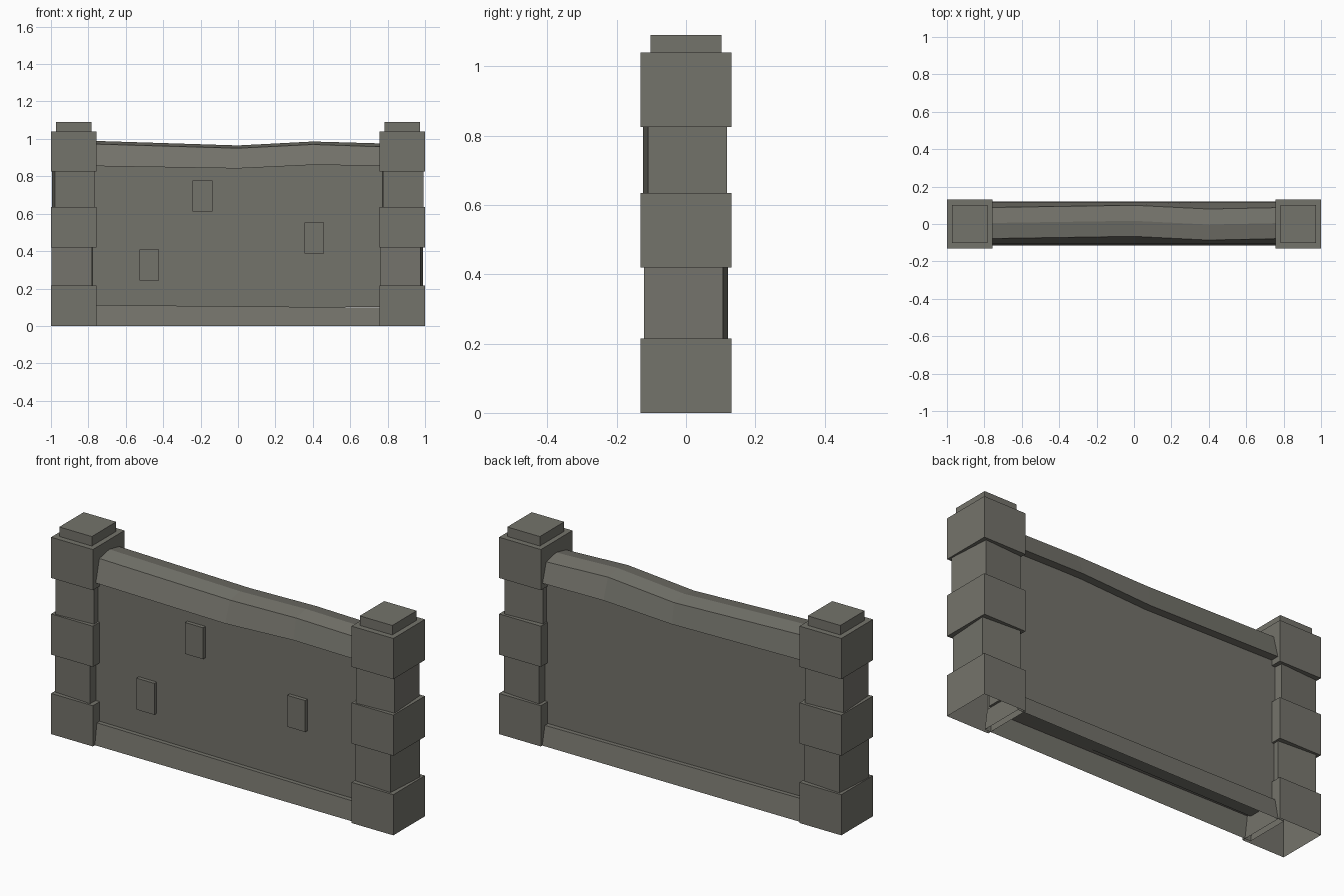
import bpy, bmesh, math
from mathutils import Matrix

if "Cube" in bpy.data.objects:
    bpy.data.objects.remove(bpy.data.objects["Cube"])

stone = bpy.data.materials.new("grey_stone")
stone.diffuse_color = (0.175, 0.172, 0.147, 1)
stone.use_nodes = True
stone.node_tree.nodes["Principled BSDF"].inputs["Base Color"].default_value = stone.diffuse_color


def finish(name, bm):
    bmesh.ops.recalc_face_normals(bm, faces=bm.faces)
    me = bpy.data.meshes.new(name)
    bm.to_mesh(me)
    bm.free()
    me.materials.append(stone)
    ob = bpy.data.objects.new(name, me)
    bpy.context.scene.collection.objects.link(ob)
    return ob


def block(name, x, y, z0, z1, w, d, turn=0, open_bottom=False):
    bm = bmesh.new()
    m = (Matrix.Translation((x, y, (z0 + z1) / 2))
         @ Matrix.Rotation(math.radians(turn), 4, 'Z')
         @ Matrix.Diagonal((w, d, z1 - z0, 1)))
    bmesh.ops.create_cube(bm, size=1, matrix=m)
    if open_bottom:
        low = [f for f in bm.faces if f.calc_center_median().z < z0 + 1e-4]
        bmesh.ops.delete(bm, geom=low, context='FACES_ONLY')
    return finish(name, bm)


def loft(name, sections, closed=True):
    # sections: list of rings of (x, y, z)
    bm = bmesh.new()
    rings = [[bm.verts.new(p) for p in s] for s in sections]
    n = len(rings[0])
    for a, b in zip(rings, rings[1:]):
        for i in range(n if closed else n - 1):
            j = (i + 1) % n
            bm.faces.new((a[i], a[j], b[j], b[i]))
    bm.faces.new(rings[0])
    bm.faces.new(rings[-1])
    return finish(name, bm)


# Pillars: straight large blocks alternating with smaller turned blocks
for side, s in (("left", -1), ("right", 1)):
    x = s * 0.878
    block(side + "_pillar_base", x, 0, 0, 0.215, 0.244, 0.264, 0, True)
    block(side + "_pillar_lower_stone", x - 0.003, 0, 0.215, 0.42, 0.216, 0.228, -3.7)
    block(side + "_pillar_middle", x, 0, 0.42, 0.635, 0.244, 0.264)
    block(side + "_pillar_upper_stone", x - 0.001, -0.003, 0.635, 0.825, 0.216, 0.228, 3.7)
    block(side + "_pillar_top", x, 0, 0.825, 1.04, 0.244, 0.264)
    block(side + "_pillar_cap", x, 0, 1.04, 1.09, 0.19, 0.204)

# Wall panel between the pillars
block("wall_panel", 0, 0, 0.10, 0.86, 1.6, 0.15)

# Tapered hollow plinth, open underneath
loft("plinth", [[(x, -0.115, 0), (x, -0.098, h), (x, 0.098, h), (x, 0.12, 0)]
                for x, h in ((-0.79, 0.112), (0.79, 0.098))], closed=False)

# Wavy coping: x, sideways shift, bottom, shoulder and ridge heights
coping = [(-0.79, 0.0, 0.855, 0.973, 0.99), (0, 0.012, 0.842, 0.95, 0.965),
          (0.4, -0.008, 0.861, 0.97, 0.986), (0.79, 0.0, 0.856, 0.957, 0.975)]
loft("coping", [[(x, -0.108, b), (x, -0.078 + y, m), (x, 0.005 + y, t),
                 (x, 0.088 + y, m), (x, 0.118, b)]
                for x, y, b, m, t in coping])

# Raised stones on the front
for i, (x, z) in enumerate(((-0.19, 0.695), (-0.475, 0.325), (0.407, 0.47))):
    block("raised_stone_%d" % (i + 1), x, -0.08, z - 0.083, z + 0.083, 0.105, 0.03)
